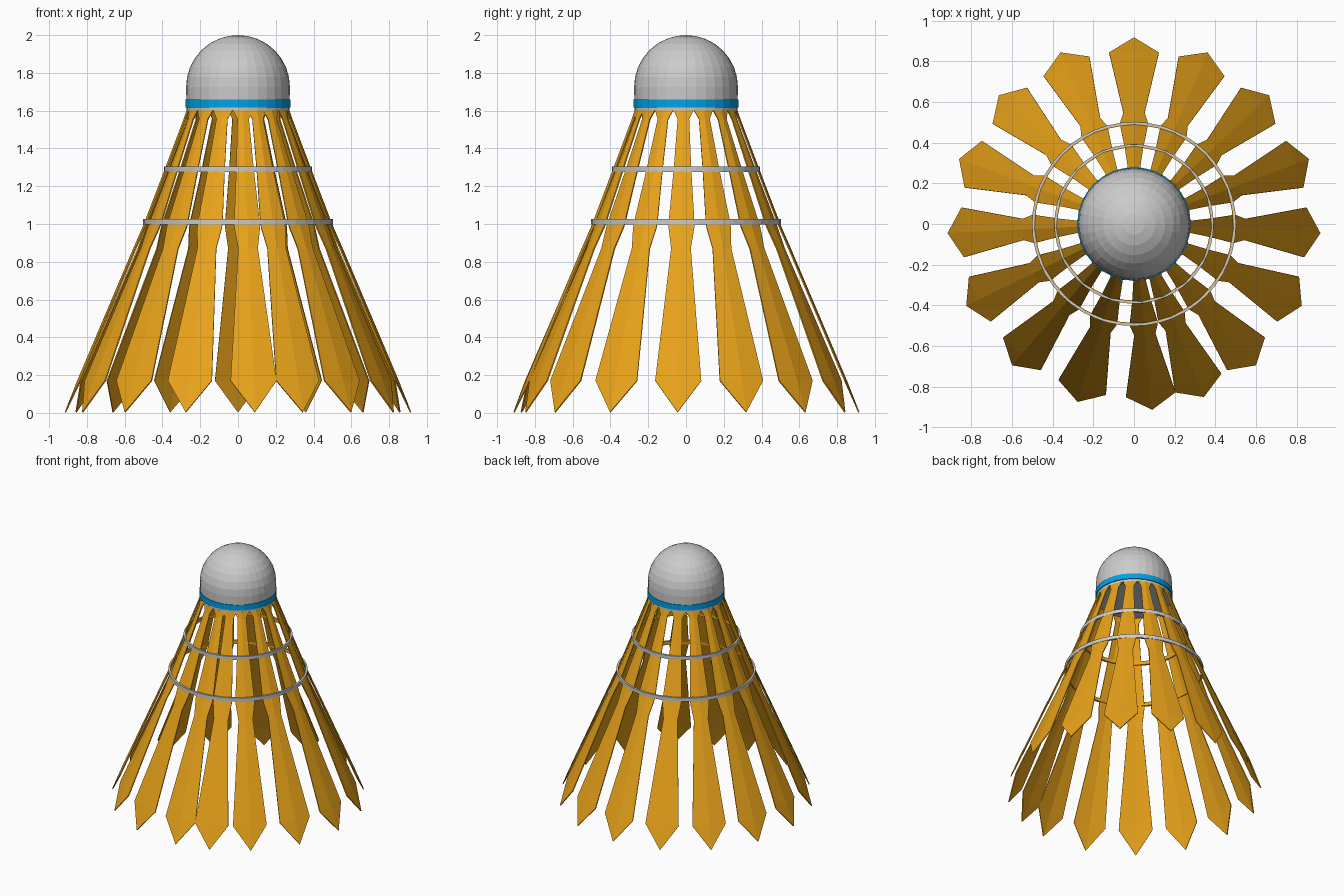
import bpy, bmesh
from math import sin, cos, pi, radians

if "Cube" in bpy.data.objects:
    bpy.data.objects.remove(bpy.data.objects["Cube"])


def material(name, rgb):
    m = bpy.data.materials.new(name)
    m.diffuse_color = (*rgb, 1)
    m.use_nodes = True
    m.node_tree.nodes["Principled BSDF"].inputs["Base Color"].default_value = m.diffuse_color
    return m


ORANGE = material("feather_orange", (0.80, 0.36, 0.01))
BLUE = material("band_blue", (0.0, 0.36, 0.80))


def finish(bm, name, mat=None):
    bmesh.ops.recalc_face_normals(bm, faces=bm.faces)
    me = bpy.data.meshes.new(name)
    bm.to_mesh(me)
    bm.free()
    ob = bpy.data.objects.new(name, me)
    bpy.context.collection.objects.link(ob)
    if mat:
        me.materials.append(mat)
    return ob


def lathe(name, profile, mat=None, closed=False, seg=32):
    """Revolve (radius, z) points around z."""
    bm = bmesh.new()
    vs = [bm.verts.new((r, 0, z)) for r, z in profile]
    pairs = list(zip(vs, vs[1:] + vs[:1]))
    if not closed:
        pairs.pop()
    edges = [bm.edges.new(p) for p in pairs]
    bmesh.ops.spin(bm, geom=vs + edges, cent=(0, 0, 0), axis=(0, 0, 1),
                   angle=2 * pi, steps=seg, use_merge=True)
    bmesh.ops.remove_doubles(bm, verts=bm.verts, dist=1e-4)
    return finish(bm, name, mat)


def band(name, r0, r1, z0, z1, mat=None, seg=48):
    return lathe(name, [(r0, z0), (r1, z0), (r1, z1), (r0, z1)], mat, True, seg)


# Cork head: short cylinder with a domed top
R, ZC = 0.275, 1.725
dome = [(R * cos(i * pi / 16), ZC + R * sin(i * pi / 16)) for i in range(8)]
lathe("cork_head", [(0, 1.6), (0.272, 1.6)] + dome + [(0, 2.0)])
band("cork_stripe", 0.26, 0.279, 1.617, 1.66, BLUE, 32)

# Two binding rings, grey outside and orange inside
for label, r, z in (("upper", 0.387, 1.29), ("lower", 0.497, 1.012)):
    band(label + "_ring", r - 0.006, r + 0.005, z - 0.014, z + 0.014)
    band(label + "_ring_lining", r - 0.011, r - 0.006, z - 0.014, z + 0.014, ORANGE)

# Feather outline: radius, height, half width
OUTLINE = [(0.266, 1.60, 0.052), (0.281, 1.555, 0.030), (0.381, 1.29, 0.046),
           (0.488, 1.01, 0.068), (0.500, 0.98, 0.068), (0.548, 0.87, 0.052),
           (0.845, 0.17, 0.122)]
RIDGE = 0.008


def feather(index, angle):
    bm = bmesh.new()
    c, s = cos(angle), sin(angle)

    def vert(r, t, z):
        return bm.verts.new((r * c - t * s, r * s + t * c, z))

    rows = [[vert(r - RIDGE / 2, -w, z), vert(r + RIDGE / 2, 0, z),
             vert(r - RIDGE / 2, w, z)] for r, z, w in OUTLINE]
    for a, b in zip(rows, rows[1:]):
        for k in (0, 1):
            bm.faces.new((a[k], b[k], b[k + 1], a[k + 1]))
    tip = vert(0.915, 0, 0.003)
    left, mid, right = rows[-1]
    bm.faces.new((left, tip, mid))
    bm.faces.new((mid, tip, right))
    ob = finish(bm, f"feather_{index:02d}", ORANGE)
    mod = ob.modifiers.new("thickness", "SOLIDIFY")
    mod.thickness = 0.007
    mod.offset = 0


# Sixteen feathers, slightly unevenly spaced at the front
for i in range(15):
    feather(i, radians(43.6 - 23.2 * 4 + 23.2 * i))
feather(15, radians(-68))
